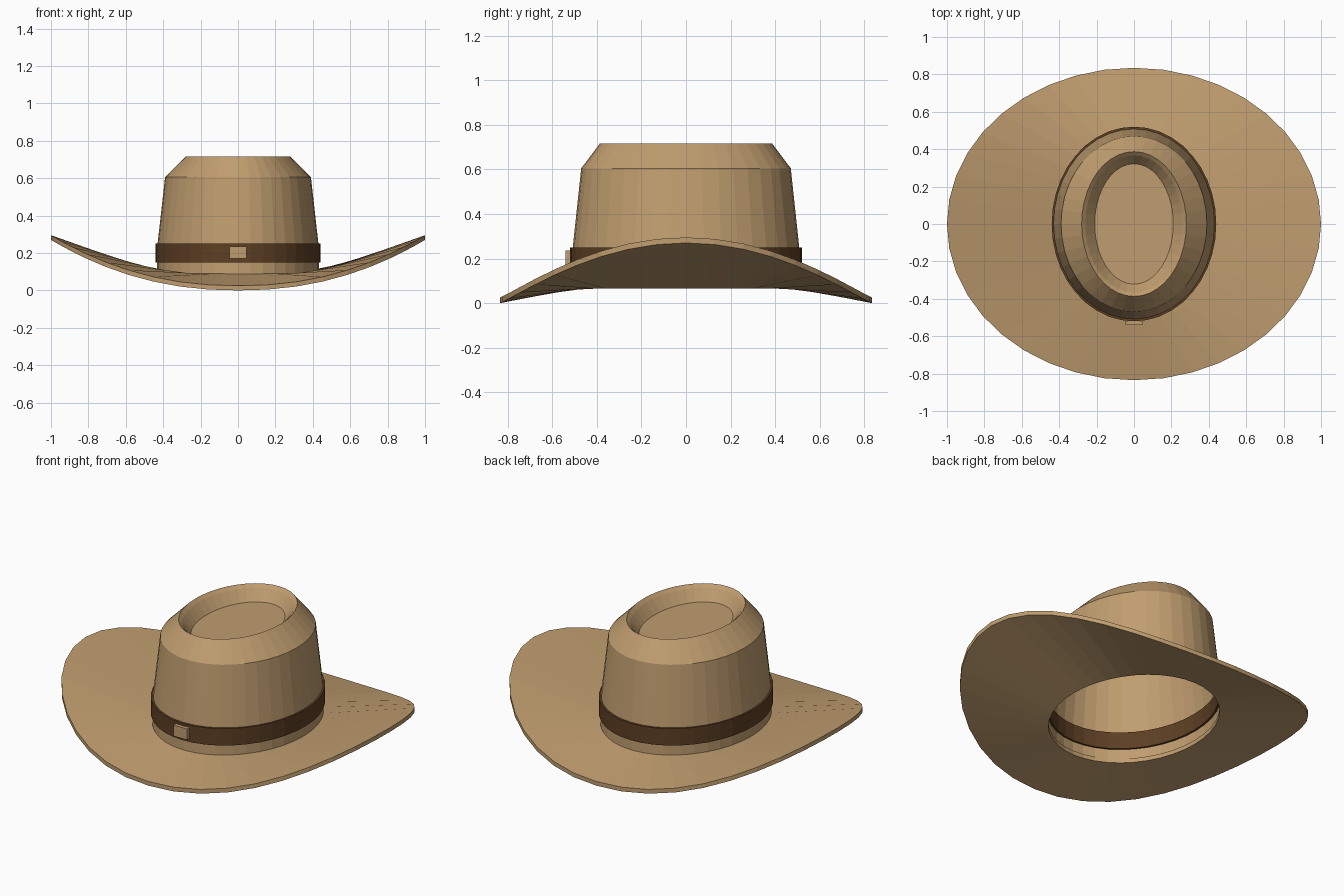
import bpy, bmesh
from math import cos, sin, pi

if "Cube" in bpy.data.objects:
    bpy.data.objects.remove(bpy.data.objects["Cube"])

SEGMENTS = 40


def make_material(name, rgb):
    mat = bpy.data.materials.new(name)
    mat.use_nodes = True
    color = (*rgb, 1)
    mat.diffuse_color = color
    mat.node_tree.nodes["Principled BSDF"].inputs["Base Color"].default_value = color
    return mat


tan = make_material("tan felt", (0.53, 0.34, 0.16))
brown = make_material("brown leather", (0.11, 0.05, 0.017))


def add_object(name, bm, mat):
    mesh = bpy.data.meshes.new(name)
    bm.to_mesh(mesh)
    bm.free()
    obj = bpy.data.objects.new(name, mesh)
    bpy.context.collection.objects.link(obj)
    mesh.materials.append(mat)
    return obj


def loft(name, rings, mat, closed=False, cap=False):
    """Skin elliptical rings (x radius, y radius, height or height function)."""
    bm = bmesh.new()
    loops = []
    for rx, ry, z in rings:
        loop = []
        for i in range(SEGMENTS):
            a = 2 * pi * i / SEGMENTS
            height = z(a) if callable(z) else z
            loop.append(bm.verts.new((rx * cos(a), ry * sin(a), height)))
        loops.append(loop)
    pairs = list(zip(loops, loops[1:]))
    if closed:
        pairs.append((loops[-1], loops[0]))
    for low, high in pairs:
        for i in range(SEGMENTS):
            j = (i + 1) % SEGMENTS
            bm.faces.new((low[i], low[j], high[j], high[i]))
    if cap:
        bm.faces.new(loops[-1])
    return add_object(name, bm, mat)


# Brim: rolled up at both sides, dipping at front and back
THICK = 0.025


def edge_low(a):
    return 0.27 * abs(cos(a)) ** 2.2


def edge_high(a):
    return edge_low(a) + THICK


loft("brim", [
    (0.425, 0.505, 0.065),
    (1.0, 0.835, edge_low),
    (1.0, 0.835, edge_high),
    (0.425, 0.505, 0.065 + THICK),
], tan, closed=True)

# Crown: tapered wall, bevelled shoulder and sunken oval top, open below
loft("crown", [
    (0.433, 0.512, 0.07),
    (0.43, 0.508, 0.25),
    (0.39, 0.47, 0.605),
    (0.28, 0.387, 0.715),
    (0.26, 0.367, 0.697),
    (0.21, 0.322, 0.635),
], tan, cap=True)

# Band around the crown
loft("hat_band", [
    (0.42, 0.50, 0.15),
    (0.44, 0.52, 0.15),
    (0.44, 0.52, 0.25),
    (0.42, 0.50, 0.25),
], brown, closed=True)

# Buckle plate on the front of the band
bm = bmesh.new()
bmesh.ops.create_cube(bm, size=1)
bmesh.ops.scale(bm, vec=(0.09, 0.022, 0.065), verts=bm.verts)
bmesh.ops.translate(bm, vec=(0, -0.529, 0.203), verts=bm.verts)
add_object("buckle", bm, tan)
